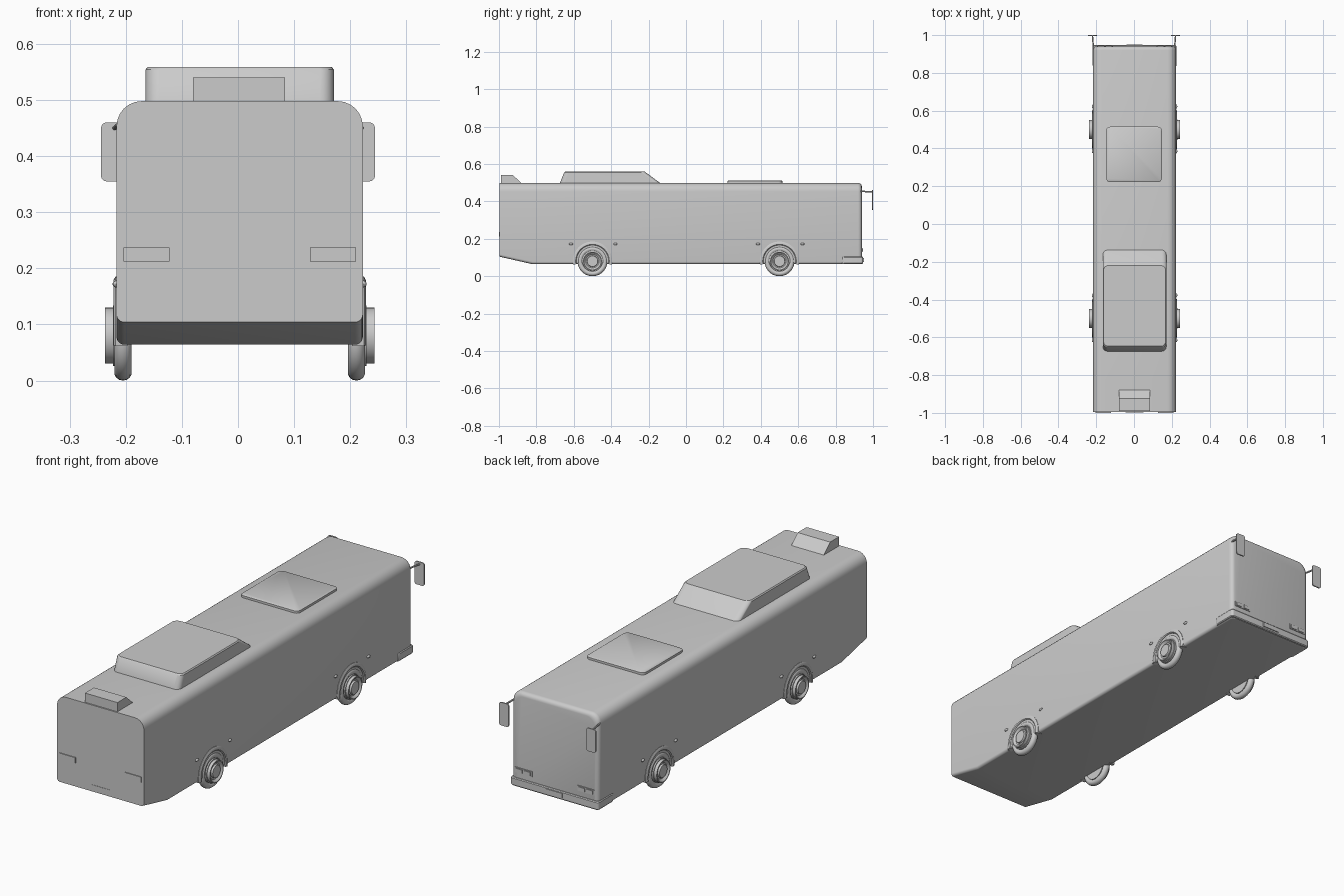
import bpy, bmesh, math
from mathutils import Vector

if "Cube" in bpy.data.objects:
    bpy.data.objects.remove(bpy.data.objects["Cube"])

CX = 0.003      # body centre line
HW = 0.2195     # body half width


def finish(name, bm, angle=35):
    bmesh.ops.recalc_face_normals(bm, faces=bm.faces)
    me = bpy.data.meshes.new(name)
    bm.to_mesh(me)
    bm.free()
    ob = bpy.data.objects.new(name, me)
    bpy.context.collection.objects.link(ob)
    bpy.ops.object.select_all(action='DESELECT')
    ob.select_set(True)
    bpy.context.view_layer.objects.active = ob
    bpy.ops.object.shade_smooth_by_angle(angle=math.radians(angle))
    return ob


def rounded(a0, a1, b0, b1, r_low, r_high, seg=6):
    """Rounded rectangle in 2D, separate radii for low-b and high-b corners."""
    pts = []
    for a, b, r, start in ((a1, b1, r_high, 0), (a0, b1, r_high, 90),
                           (a0, b0, r_low, 180), (a1, b0, r_low, 270)):
        ca = a - r if a == a1 else a + r
        cb = b - r if b == b1 else b + r
        for i in range(seg + 1):
            t = math.radians(start + 90 * i / seg)
            pts.append((ca + r * math.cos(t), cb + r * math.sin(t)))
    return pts


def loft(name, rings, angle=35):
    bm = bmesh.new()
    vs = [[bm.verts.new(p) for p in ring] for ring in rings]
    n = len(vs[0])
    for a, b in zip(vs, vs[1:]):
        for i in range(n):
            bm.faces.new((a[i], a[(i + 1) % n], b[(i + 1) % n], b[i]))
    bm.faces.new(vs[0])
    bm.faces.new(vs[-1])
    return finish(name, bm, angle)


def ring_y(y, x0, x1, z0, z1, rl, rh):
    return [(a, y, b) for a, b in rounded(x0, x1, z0, z1, rl, rh)]


def ring_z(z, x0, x1, y0, y1, r):
    return [(a, b, z) for a, b in rounded(x0, x1, y0, y1, r, r)]


def box(name, x0, x1, y0, y1, z0, z1):
    bm = bmesh.new()
    bmesh.ops.create_cube(bm, size=1)
    for v in bm.verts:
        v.co = Vector(((x0 + x1) / 2 + v.co.x * (x1 - x0),
                       (y0 + y1) / 2 + v.co.y * (y1 - y0),
                       (z0 + z1) / 2 + v.co.z * (z1 - z0)))
    return finish(name, bm)


def lathe(name, profile, s, cy, cz, a0=0, a1=360, steps=40):
    """Turn a closed (radius, x) profile about a sideways axle on side s."""
    full = a1 - a0 == 360
    bm = bmesh.new()
    rings = []
    for i in range(steps if full else steps + 1):
        t = math.radians(a0 + (a1 - a0) * i / steps)
        rings.append([bm.verts.new((CX + s * x, cy + r * math.cos(t), cz + r * math.sin(t)))
                      for r, x in profile])
    n = len(profile)
    pairs = list(zip(rings, rings[1:])) + ([(rings[-1], rings[0])] if full else [])
    for a, b in pairs:
        for j in range(n):
            bm.faces.new((a[j], a[(j + 1) % n], b[(j + 1) % n], b[j]))
    if not full:
        bm.faces.new(rings[0])
        bm.faces.new(rings[-1])
    bmesh.ops.remove_doubles(bm, verts=bm.verts, dist=1e-5)
    return finish(name, bm)


# Body shell: raised tail, rounded roof edges, softened nose
sections = [(-0.996, 0.104, 0), (-0.82, 0.064, 0), (0.92, 0.064, 0)]
for k in range(1, 5):
    t = math.radians(90 * k / 4)
    sections.append((0.92 + 0.02 * math.sin(t), 0.064, 0.018 * (1 - math.cos(t))))
loft("bus_body", [ring_y(y, CX - HW + d, CX + HW - d, zb, 0.498 - d, 0.014, 0.045)
                  for y, zb, d in sections])

# Roof air unit, hatch and rear roof box
loft("roof_air_unit", [ring_z(0.49, -0.165, 0.171, -0.675, -0.13, 0.025),
                       ring_z(0.498, -0.165, 0.171, -0.674, -0.138, 0.025),
                       ring_z(0.554, -0.165, 0.171, -0.652, -0.214, 0.025),
                       ring_z(0.559, -0.161, 0.167, -0.647, -0.22, 0.025)], 25)
loft("roof_hatch", [ring_z(0.49, -0.147, 0.147, 0.222, 0.515, 0.02),
                    ring_z(0.508, -0.147, 0.147, 0.222, 0.515, 0.02),
                    ring_z(0.511, -0.143, 0.143, 0.226, 0.511, 0.02)])
rear_profile = [(-0.99, 0.49), (-0.99, 0.54), (-0.925, 0.54), (-0.88, 0.498), (-0.88, 0.49)]
loft("rear_roof_box", [[(x, y, z) for y, z in rear_profile] for x in (-0.08, 0.084)])

# Front bumper wrapping the nose
loft("front_bumper", [ring_z(z, CX - HW - d, CX + HW + d, 0.832, 0.944 + d, 0.012)
                      for z, d in ((0.066, 0.0), (0.07, 0.003), (0.1, 0.003), (0.104, 0.0))])
box("front_plate", -0.04, 0.046, 0.93, 0.951, 0.077, 0.098)
box("rear_plate", -0.045, 0.051, -0.9975, -0.98, 0.112, 0.135)

# Tyre: rounded profile; rim: stepped disc with recessed centre
tyre = [(0.066 + 0.014 * math.cos(t), 0.208 + 0.0155 * math.sin(t))
        for t in (2 * math.pi * i / 14 for i in range(14))]
rim = [(0, 0.195), (0.054, 0.195), (0.054, 0.226), (0.05, 0.226), (0.05, 0.24),
       (0.046, 0.24), (0.036, 0.231), (0.03, 0.231), (0.028, 0.239), (0, 0.239)]
arch = [(0.086, 0.2), (0.105, 0.2), (0.105, 0.2215), (0.099, 0.225), (0.09, 0.225), (0.086, 0.221)]

for s, side in ((-1, "left"), (1, "right")):
    for cy, end in ((-0.5, "rear"), (0.5, "front")):
        lathe(f"{end}_{side}_tyre", tyre, s, cy, 0.08)
        lathe(f"{end}_{side}_rim", rim, s, cy, 0.08)
        lathe(f"{end}_{side}_wheel_arch", arch, s, cy, 0.08, -10, 190, 28)
        # Side marker lamps beside each arch
        for dy in (-0.115, 0.122):
            bm = bmesh.new()
            bmesh.ops.create_uvsphere(bm, u_segments=12, v_segments=8, radius=0.006)
            for v in bm.verts:
                v.co.y *= 1.8
                v.co += Vector((CX + s * 0.2205, cy + dy, 0.172))
            finish(f"{end}_{side}_marker_lamp", bm)

    # Tail lamps and headlamps
    xa, xb = sorted((CX + s * 0.125, CX + s * 0.207))
    box(f"{side}_tail_lamp", xa, xb, -1.0, -0.98, 0.212, 0.237)
    xa, xb = sorted((CX + s * 0.115, CX + s * 0.2))
    box(f"{side}_headlamp", xa, xb, 0.92, 0.943, 0.128, 0.152)
    for dx in (0.137, 0.178):
        box(f"{side}_headlamp_lens", CX + s * dx - 0.015, CX + s * dx + 0.015,
            0.93, 0.946, 0.132, 0.148)

    # Mirror plate and its arm
    xa, xb = sorted((s * 0.196, s * 0.244))
    loft(f"{side}_mirror", [ring_y(y, xa, xb, 0.355, 0.46, 0.01, 0.01) for y in (0.994, 1.0)])
    p, q = Vector((s * 0.214, 0.925, 0.455)), Vector((s * 0.22, 0.996, 0.45))
    bm = bmesh.new()
    bmesh.ops.create_cone(bm, cap_ends=True, segments=10, radius1=0.004, radius2=0.004,
                          depth=(q - p).length)
    rot = (q - p).to_track_quat('Z', 'Y')
    for v in bm.verts:
        v.co = rot @ v.co + (p + q) / 2
    finish(f"{side}_mirror_arm", bm)
